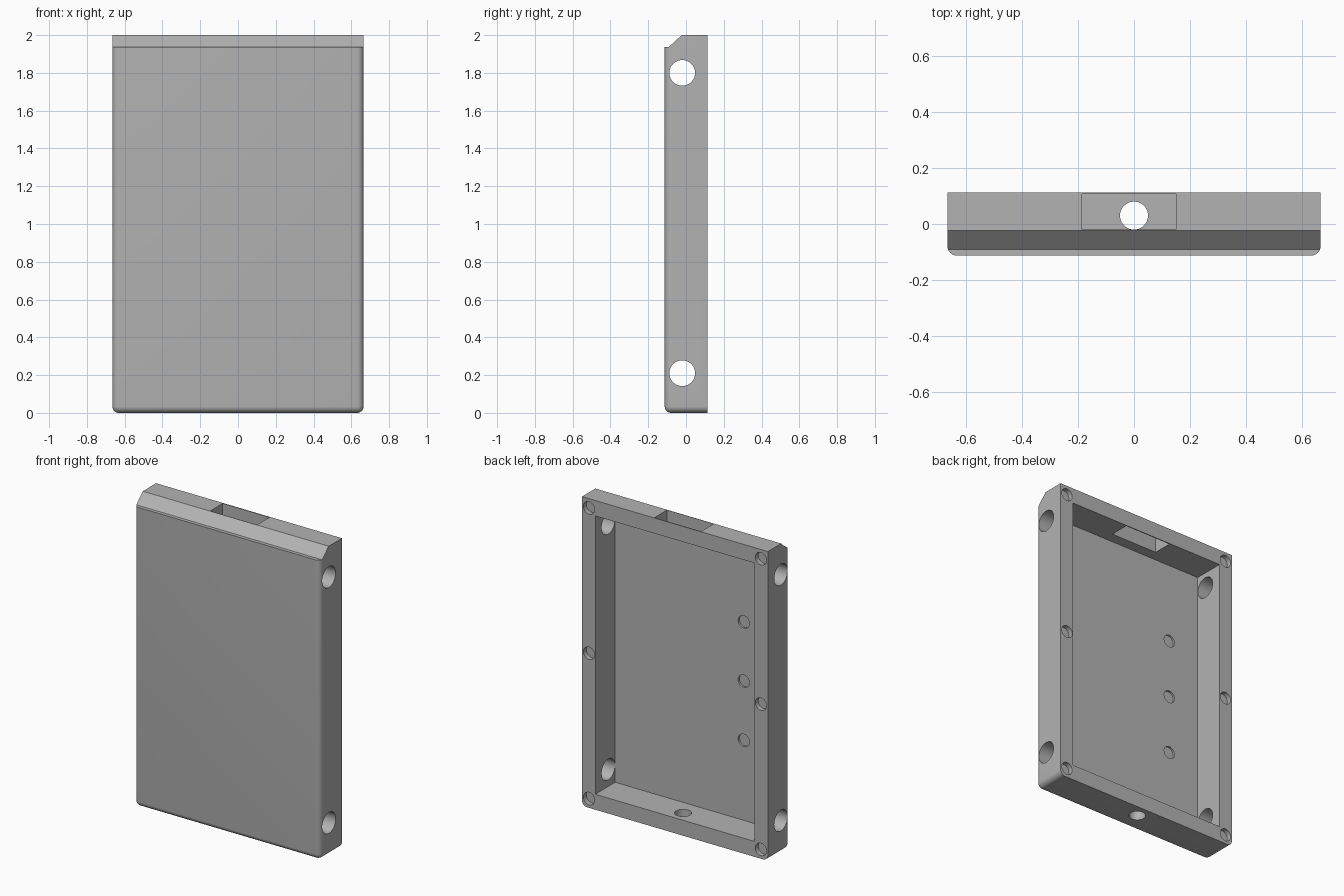
import bpy, bmesh
from math import pi
from mathutils import Matrix

cube = bpy.data.objects.get("Cube")
if cube:
    bpy.data.objects.remove(cube, do_unlink=True)

W, D, H = 0.665, 0.113, 2.0      # half width, half depth, height
FLOOR = -0.09                    # inner face of the front panel

grey = bpy.data.materials.new("light grey")
grey.use_nodes = True
colour = (0.45, 0.45, 0.45, 1)
grey.diffuse_color = colour
grey.node_tree.nodes["Principled BSDF"].inputs["Base Color"].default_value = colour


def finish(name, bm):
    bmesh.ops.recalc_face_normals(bm, faces=bm.faces)
    mesh = bpy.data.meshes.new(name)
    bm.to_mesh(mesh)
    bm.free()
    mesh.materials.append(grey)
    obj = bpy.data.objects.new(name, mesh)
    bpy.context.collection.objects.link(obj)
    return obj


def box_mesh(x0, x1, y0, y1, z0, z1):
    bm = bmesh.new()
    bmesh.ops.create_cube(bm, size=1)
    for v in bm.verts:
        v.co.x = x1 if v.co.x > 0 else x0
        v.co.y = y1 if v.co.y > 0 else y0
        v.co.z = z1 if v.co.z > 0 else z0
    return bm


def cylinder(name, centre, axis, radius, length):
    bm = bmesh.new()
    turn = {"X": Matrix.Rotation(pi / 2, 4, "Y"),
            "Y": Matrix.Rotation(pi / 2, 4, "X"),
            "Z": Matrix.Identity(4)}[axis]
    bmesh.ops.create_cone(bm, cap_ends=True, segments=48, radius1=radius, radius2=radius,
                          depth=length, matrix=Matrix.Translation(centre) @ turn)
    return finish(name, bm)


def cut(target, cutter):
    mod = target.modifiers.new("cut", "BOOLEAN")
    mod.operation = "DIFFERENCE"
    mod.solver = "EXACT"
    mod.object = cutter
    bpy.context.view_layer.objects.active = target
    bpy.ops.object.modifier_apply(modifier=mod.name)
    bpy.data.objects.remove(cutter, do_unlink=True)


# Case block, rounded on the front sides, front bottom and bottom corners
bm = box_mesh(-W, W, -D, D, 0, H)


def is_rounded(edge):
    mid = (edge.verts[0].co + edge.verts[1].co) / 2
    front, side, bottom = mid.y < -D + 0.01, abs(mid.x) > W - 0.01, mid.z < 0.01
    return front + side + bottom >= 2


bmesh.ops.bevel(bm, geom=[e for e in bm.edges if is_rounded(e)], offset=0.035,
                segments=8, profile=0.5, affect="EDGES")
case = finish("case_shell", bm)

# Stepped chamfer along the top front edge
bm = bmesh.new()
profile = [(-0.2, 1.938), (-0.09, 1.938), (-0.023, 2.0), (0.085, 2.1), (-0.2, 2.1)]
face = bm.faces.new([bm.verts.new((-1, y, z)) for y, z in profile])
swept = bmesh.ops.extrude_face_region(bm, geom=[face])["geom"]
bmesh.ops.translate(bm, vec=(2, 0, 0),
                    verts=[v for v in swept if isinstance(v, bmesh.types.BMVert)])
cut(case, finish("chamfer_cutter", bm))

# Open cavity at the back and the slot through the top wall
cut(case, finish("cavity_cutter", box_mesh(-0.57, 0.57, FLOOR, 0.3, 0.1, 1.9)))
cut(case, finish("slot_cutter", box_mesh(-0.185, 0.15, -0.02, 0.107, 1.8, 2.2)))

# Through holes in the side walls and the bottom wall
for z in (0.21, 1.8):
    cut(case, cylinder("side_hole", (0, -0.02, z), "X", 0.068, 2))
cut(case, cylinder("bottom_hole", (0, 0.03, 0), "Z", 0.05, 0.4))

# Shallow round pockets around the back rim
for x in (-0.615, 0.615):
    for z in (0.06, 1.0, 1.94):
        cut(case, cylinder("rim_pocket", (x, D, z), "Y", 0.04, 0.06))

# Shallow round pockets in the cavity floor
for z in (0.617, 1.0, 1.383):
    cut(case, cylinder("floor_pocket", (-0.35, FLOOR, z), "Y", 0.04, 0.026))

bpy.ops.object.select_all(action="DESELECT")
case.select_set(True)
bpy.context.view_layer.objects.active = case
bpy.ops.object.shade_smooth_by_angle(angle=pi / 6)
